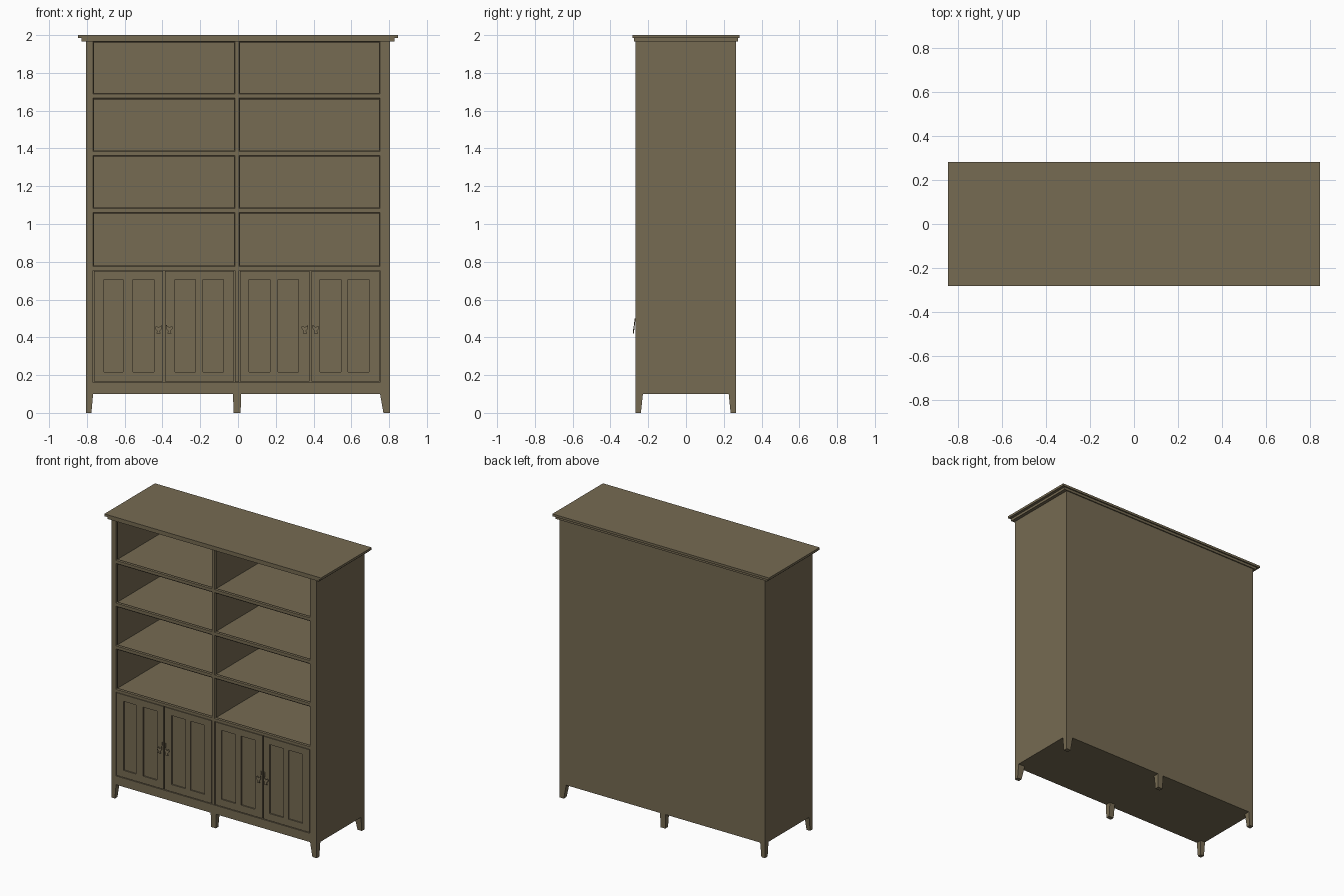
import bpy, bmesh

if "Cube" in bpy.data.objects:
    bpy.data.objects.remove(bpy.data.objects["Cube"])

wood = bpy.data.materials.new("brown_wood")
wood.diffuse_color = (0.18, 0.145, 0.085, 1)
wood.use_nodes = True
wood.node_tree.nodes["Principled BSDF"].inputs["Base Color"].default_value = wood.diffuse_color

F, B = -0.268, 0.266            # front and back of the body
L, R = -0.804, 0.804            # outer sides
BAYS = [(-0.768, -0.016), (0.005, 0.752)]
ROWS = [(1.687, 1.967), (1.385, 1.666), (1.082, 1.363), (0.775, 1.061)]


def finish(name, bm):
    bmesh.ops.recalc_face_normals(bm, faces=bm.faces)
    me = bpy.data.meshes.new(name)
    bm.to_mesh(me)
    bm.free()
    me.materials.append(wood)
    ob = bpy.data.objects.new(name, me)
    bpy.context.collection.objects.link(ob)
    return ob


def loft(bm, rings, caps=True, closed=False):
    """Skin a list of equal-length vertex loops."""
    vs = [[bm.verts.new(p) for p in r] for r in rings]
    n = len(vs[0])
    for a, b in zip(vs, vs[1:] + (vs[:1] if closed else [])):
        for i in range(n):
            j = (i + 1) % n
            bm.faces.new((a[i], a[j], b[j], b[i]))
    if caps and not closed:
        bm.faces.new(vs[0])
        bm.faces.new(vs[-1])


def rect_z(x0, x1, y0, y1, z):
    return [(x0, y0, z), (x1, y0, z), (x1, y1, z), (x0, y1, z)]


def rect_y(x0, x1, z0, z1, y):
    return [(x0, y, z0), (x1, y, z0), (x1, y, z1), (x0, y, z1)]


def boxes(name, items):
    bm = bmesh.new()
    for x0, x1, y0, y1, z0, z1 in items:
        loft(bm, [rect_z(x0, x1, y0, y1, z0), rect_z(x0, x1, y0, y1, z1)])
    return finish(name, bm)


# Carcass
boxes("left_side", [(L, BAYS[0][0], F, B, 0.10, 1.967)])
boxes("right_side", [(BAYS[1][1], R, F, B, 0.10, 1.967)])
boxes("back_panel", [(BAYS[0][0], BAYS[1][1], B - 0.02, B, 0.10, 1.967)])
boxes("centre_divider", [(BAYS[0][1], BAYS[1][0], F, B - 0.02, 0.164, 1.967)])
boxes("bottom_plinth", [(BAYS[0][0], BAYS[1][1], F, B - 0.02, 0.10, 0.162)])

# Shelves between the open rows, the lowest one covering the cupboards
tops = [r[0] for r in ROWS]
unders = [r[1] for r in ROWS[1:]] + [0.755]
for x0, x1 in BAYS:
    for t, u in zip(tops, unders):
        boxes("shelf", [(x0, x1, F, B - 0.02, u, t)])

# Stepped cornice
boxes("cornice_lower", [(-0.828, 0.828, -0.276, 0.274, 1.967, 1.984)])
boxes("cornice_top", [(-0.848, 0.848, -0.283, 0.283, 1.984, 2.0)])

# Chamfered bead around each open compartment
for x0, x1 in BAYS:
    for z0, z1 in ROWS:
        bm = bmesh.new()
        w = 0.006
        loft(bm, [rect_y(x0, x1, z0, z1, F),
                  rect_y(x0 + w, x1 - w, z0 + w, z1 - w, F + 0.006),
                  rect_y(x0 + w, x1 - w, z0 + w, z1 - w, F + 0.012),
                  rect_y(x0, x1, z0, z1, F + 0.012)], closed=True)
        finish("opening_bead", bm)

# Panelled doors: (edges, first panel, second panel)
DOORS = [(-0.762, -0.397, -0.709, -0.610, -0.555, -0.446),
         (-0.387, -0.021, -0.333, -0.224, -0.185, -0.076),
         (0.010, 0.378, 0.058, 0.169, 0.212, 0.319),
         (0.388, 0.748, 0.434, 0.545, 0.582, 0.693)]
DZ0, DZ1, PZ0, PZ1 = 0.167, 0.752, 0.217, 0.705
for i, (a, b, p, q, r, s) in enumerate(DOORS):
    y0, y1 = F, F + 0.022
    boxes("door", [(a, p, y0, y1, DZ0, DZ1), (q, r, y0, y1, PZ0, PZ1),
                   (s, b, y0, y1, DZ0, DZ1),
                   (p, s, y0, y1, DZ0, PZ0), (p, s, y0, y1, PZ1, DZ1),
                   (p, s, F + 0.009, y1, PZ0, PZ1)])

    # Drop pull near the meeting edge, leaning outward towards its tip
    edge, d = (b, -1) if i % 2 == 0 else (a, 1)
    cx = edge + d * 0.024
    outline = [(0, .452), (.010, .461), (.018, .455), (.016, .444), (.006, .434),
               (.011, .420), (-.011, .420), (-.006, .434), (-.016, .444),
               (-.018, .455), (-.010, .461)]
    bm = bmesh.new()
    lean = lambda z: F - 0.002 - 0.009 * (0.50 - z) / 0.08
    loft(bm, [[(cx + x, lean(z) - t, z) for x, z in outline] for t in (0.003, -0.003)])
    sx = cx - d * 0.015
    loft(bm, [rect_z(sx - .002, sx + .002, lean(z) - .002, lean(z) + .003, z)
              for z in (0.45, 0.50)])
    finish("door_pull", bm)

# Tapered corner legs and straight middle legs
LEGS = [(L, -0.767, L, -0.776), (0.752, R, 0.770, R), (-0.026, 0.016, -0.024, 0.014)]
for tx0, tx1, bx0, bx1 in LEGS:
    for name, ty, by in (("front_leg", (F, -0.228), (F, -0.239)),
                         ("back_leg", (0.226, B), (0.236, B))):
        bm = bmesh.new()
        loft(bm, [rect_z(bx0, bx1, *by, 0), rect_z(tx0, tx1, *ty, 0.10)])
        finish(name, bm)
